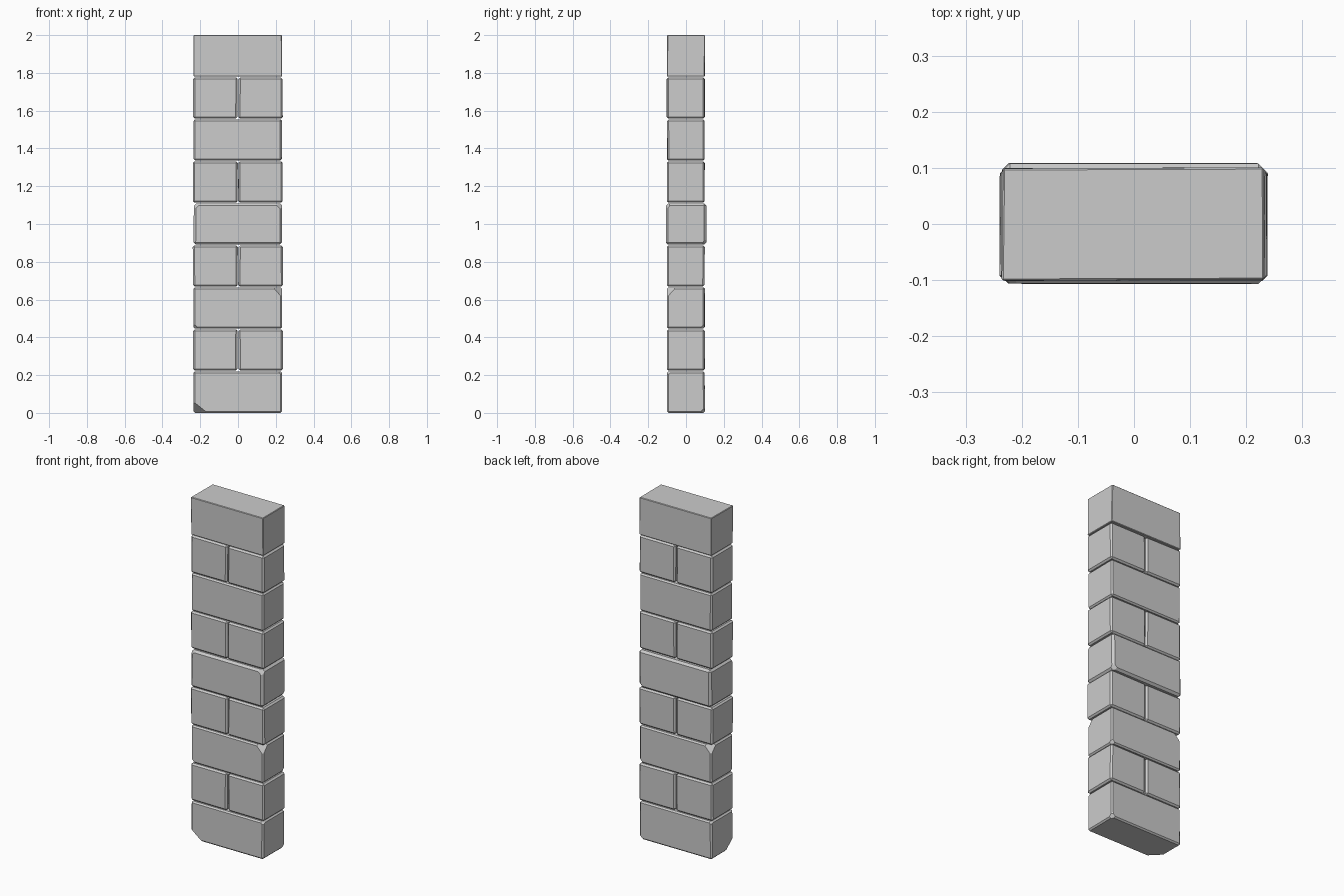
import bpy, bmesh, random
from mathutils import Vector

if "Cube" in bpy.data.objects:
    bpy.data.objects.remove(bpy.data.objects["Cube"])

random.seed(4)
COURSE = 2 / 9


def brick(name, x0, x1, y0, y1, z0, z1, bevel=0.009, chips=()):
    """Worn block: slightly uneven box, bevelled edges, optional knocked-off corners."""
    lo, hi = Vector((x0, y0, z0)), Vector((x1, y1, z1))
    mid, size = (lo + hi) / 2, hi - lo
    bm = bmesh.new()
    bmesh.ops.create_cube(bm, size=1)
    for v in bm.verts:
        v.co = Vector(v.co[i] * size[i] + mid[i] for i in range(3))
        for i in range(2):
            v.co[i] -= (1 if v.co[i] > mid[i] else -1) * random.uniform(0, 0.003)
    bmesh.ops.bevel(bm, geom=bm.edges[:], offset=bevel, segments=1,
                    profile=0.5, affect='EDGES')
    # Slice each chipped corner with a plane and cap the cut
    for signs, cut in chips:
        s, c = Vector(signs), Vector(cut)
        corner = Vector(mid[i] + s[i] * size[i] / 2 for i in range(3))
        normal = Vector(s[i] / c[i] for i in range(3)).normalized()
        point = corner - Vector((s.x * c.x, 0, 0))
        res = bmesh.ops.bisect_plane(bm, geom=bm.verts[:] + bm.edges[:] + bm.faces[:],
                                     plane_co=point, plane_no=normal, clear_outer=True)
        edges = [e for e in res['geom_cut'] if isinstance(e, bmesh.types.BMEdge)]
        bmesh.ops.holes_fill(bm, edges=edges, sides=0)
    bmesh.ops.recalc_face_normals(bm, faces=bm.faces[:])
    mesh = bpy.data.meshes.new(name)
    bm.to_mesh(mesh)
    bm.free()
    ob = bpy.data.objects.new(name, mesh)
    bpy.context.collection.objects.link(ob)
    return ob


# Knocked-off corners per full-width course: (corner signs, cut length on x, y, z)
chips = {
    0: [((-1, -1, -1), (0.075, 0.075, 0.06)), ((1, 1, -1), (0.03, 0.03, 0.03)),
        ((1, -1, 1), (0.025, 0.03, 0.025)), ((-1, 1, 1), (0.025, 0.03, 0.025))],
    2: [((1, -1, 1), (0.05, 0.05, 0.055)), ((-1, 1, 1), (0.05, 0.05, 0.055)),
        ((-1, -1, -1), (0.03, 0.03, 0.03)), ((1, 1, -1), (0.03, 0.03, 0.03))],
    4: [((1, -1, 1), (0.04, 0.03, 0.04)), ((-1, -1, 1), (0.04, 0.03, 0.04)),
        ((1, 1, -1), (0.04, 0.03, 0.04))],
}

# Alternate single long bricks with pairs of half bricks
for i in range(9):
    z0 = i * COURSE + (0.002 if i else 0)
    z1 = (i + 1) * COURSE - (0.002 if i < 8 else 0)
    if i % 2 == 0:
        y0, y1 = (-0.107, 0.109) if i == 4 else (-0.101, 0.101)
        bevel = {4: 0.012, 8: 0.003}.get(i, 0.008)
        brick(f"long_brick_{i + 1}", -0.236, 0.234, y0, y1, z0, z1, bevel, chips.get(i, ()))
    else:
        brick(f"half_brick_left_{i + 1}", -0.24, -0.001, -0.102, 0.1, z0, z1)
        brick(f"half_brick_right_{i + 1}", 0.001, 0.239, -0.102, 0.1, z0, z1)
